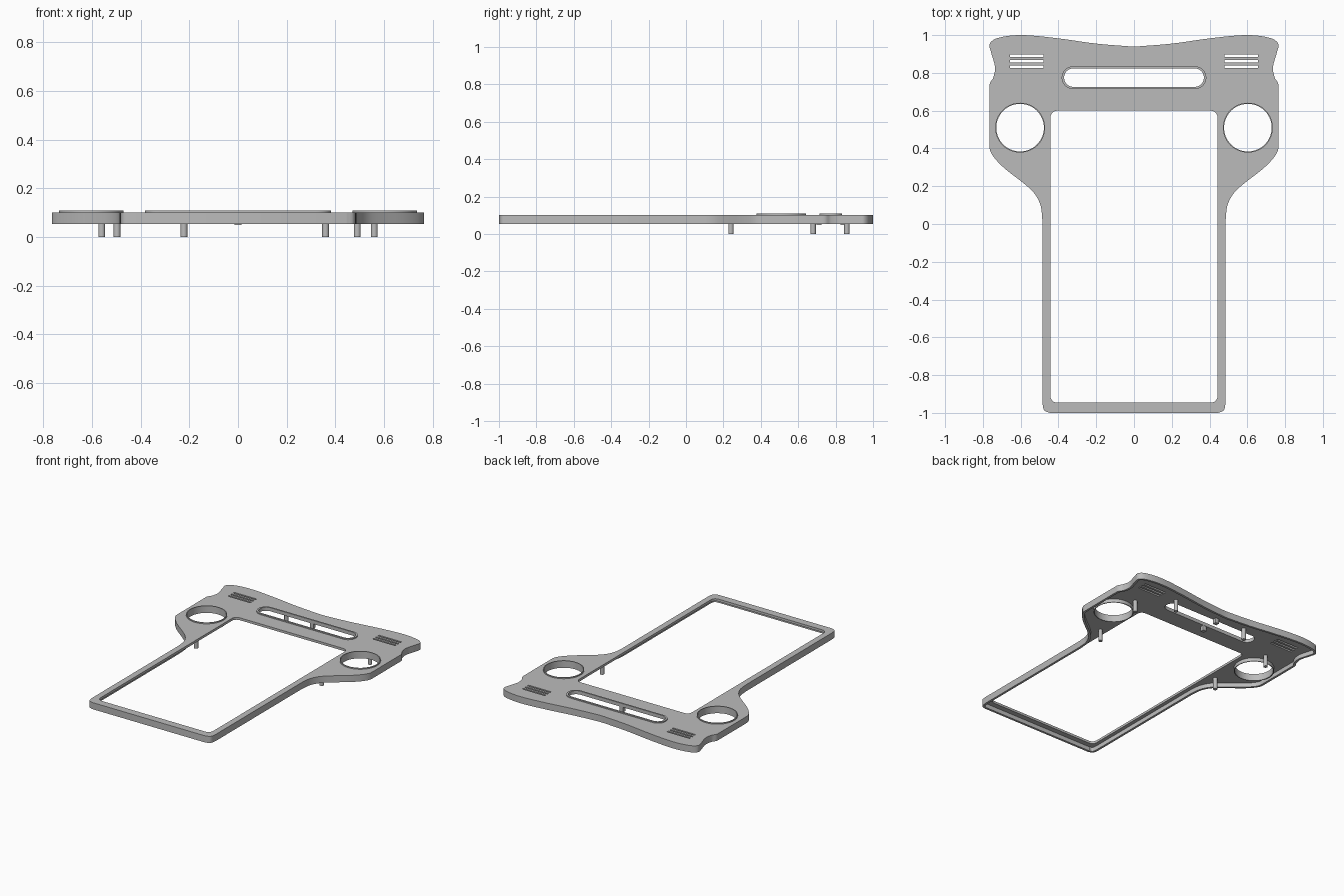
import bpy, bmesh, math
from mathutils import Vector

cube = bpy.data.objects.get("Cube")
if cube:
    bpy.data.objects.remove(cube, do_unlink=True)

grey = bpy.data.materials.new("plain grey")
grey.use_nodes = True
COLOR = (0.5, 0.5, 0.5, 1)
grey.diffuse_color = COLOR
grey.node_tree.nodes["Principled BSDF"].inputs["Base Color"].default_value = COLOR


def finish(obj):
    obj.data.materials.clear()
    obj.data.materials.append(grey)
    bpy.ops.object.select_all(action='DESELECT')
    obj.select_set(True)
    bpy.context.view_layer.objects.active = obj
    bpy.ops.object.shade_smooth_by_angle(angle=math.radians(30))
    return obj


def slab(name, loops, z0, z1):
    """Flat solid between two heights; loops after the first are holes."""
    curve = bpy.data.curves.new(name, 'CURVE')
    curve.dimensions = '2D'
    curve.fill_mode = 'BOTH'
    curve.extrude = (z1 - z0) / 2
    for loop in loops:
        spline = curve.splines.new('POLY')
        spline.points.add(len(loop) - 1)
        for point, p in zip(spline.points, loop):
            point.co = (p[0], p[1], 0, 1)
        spline.use_cyclic_u = True
    temp = bpy.data.objects.new(name + " curve", curve)
    bpy.context.collection.objects.link(temp)
    bpy.context.view_layer.update()
    deps = bpy.context.evaluated_depsgraph_get()
    mesh = bpy.data.meshes.new_from_object(temp.evaluated_get(deps))
    bpy.data.objects.remove(temp, do_unlink=True)
    bm = bmesh.new()
    bm.from_mesh(mesh)
    bmesh.ops.remove_doubles(bm, verts=bm.verts, dist=1e-5)
    bmesh.ops.recalc_face_normals(bm, faces=bm.faces)
    bmesh.ops.translate(bm, verts=bm.verts, vec=(0, 0, (z0 + z1) / 2))
    bm.to_mesh(mesh)
    bm.free()
    mesh.name = name
    obj = bpy.data.objects.new(name, mesh)
    bpy.context.collection.objects.link(obj)
    return finish(obj)


def rounded(cx, cy, hx, hy, r, steps=10):
    """Rounded rectangle; a circle when both half sizes equal r."""
    pts = []
    for k, (sx, sy) in enumerate([(1, 1), (-1, 1), (-1, -1), (1, -1)]):
        for i in range(steps + 1):
            a = math.pi / 2 * (k + i / steps)
            p = Vector((cx + sx * (hx - r) + r * math.cos(a),
                        cy + sy * (hy - r) + r * math.sin(a)))
            if not pts or (p - pts[-1]).length > 1e-4:
                pts.append(p)
    if (pts[0] - pts[-1]).length < 1e-4:
        pts.pop()
    return pts


def smooth_path(keys, steps=6):
    """Smooth curve through the key points."""
    k = [Vector(p) for p in keys]
    k = [2 * k[0] - k[1]] + k + [2 * k[-1] - k[-2]]
    out = []
    for a, b, c, d in zip(k, k[1:], k[2:], k[3:]):
        m0 = (c - a).normalized() * (c - b).length
        m1 = (d - b).normalized() * (c - b).length
        for i in range(steps):
            t = i / steps
            out.append((2*t**3 - 3*t*t + 1) * b + (t**3 - 2*t*t + t) * m0
                       + (3*t*t - 2*t**3) * c + (t**3 - t*t) * m1)
    return out + [k[-2]]


def inset(loop, dist):
    n = len(loop)
    out = []
    for i, p in enumerate(loop):
        t = (loop[(i + 1) % n] - loop[i - 1]).normalized()
        out.append(p + Vector((t.y, -t.x)) * dist)
    return out


# Outer outline: right half from the top centre down, then mirrored
half = [Vector((0, 0.94))]
half += smooth_path([(0.02, 0.94), (0.2, 0.955), (0.42, 0.985), (0.6, 1.0), (0.72, 0.985),
                     (0.763, 0.955), (0.757, 0.91), (0.736, 0.83), (0.745, 0.775),
                     (0.763, 0.745), (0.765, 0.71)])
half += smooth_path([(0.765, 0.43), (0.762, 0.39), (0.735, 0.345), (0.68, 0.29), (0.59, 0.22),
                     (0.53, 0.165), (0.495, 0.1), (0.485, 0.02)])
half += smooth_path([(0.485, -0.94), (0.476, -0.985), (0.445, -1.0)])
outline = half + [Vector((-p.x, p.y)) for p in reversed(half[1:])]

TOP, UNDER, BASE, RIM = 0.1, 0.083, 0.053, 0.108
HOLE_X, HOLE_Y, HOLE_R = 0.603, 0.51, 0.132
SLOT_Y = 0.775

# Face plate with screen opening, round holes, long slot and vents
openings = [rounded(0, -0.173, 0.442, 0.773, 0.035, 6),
            rounded(0, SLOT_Y, 0.383, 0.06, 0.06)]
for s in (-1, 1):
    openings.append(rounded(s * HOLE_X, HOLE_Y, HOLE_R, HOLE_R, HOLE_R, 14))
    for i in range(3):
        openings.append(rounded(s * 0.568, 0.833 + 0.029 * i, 0.089, 0.0065, 0.003, 2))
slab("face_plate", [outline] + openings, UNDER, TOP)

# Skirt around the outer edge
slab("outer_skirt", [outline, inset(outline, 0.016)], BASE, UNDER)

# Raised rim of the long slot
slab("slot_rim", [rounded(0, SLOT_Y, 0.383, 0.06, 0.06),
                  rounded(0, SLOT_Y, 0.37, 0.049, 0.049)], UNDER, RIM)

# Collars of the round holes
for side, s in (("left", 1), ("right", -1)):
    slab(side + "_hole_collar",
         [rounded(s * HOLE_X, HOLE_Y, HOLE_R, HOLE_R, HOLE_R, 14),
          rounded(s * HOLE_X, HOLE_Y, 0.126, 0.126, 0.126, 14)], 0.058, RIM)

# Mounting posts
posts = [(0.49, 0.24), (0.56, 0.68), (0.36, 0.86), (-0.222, 0.86), (-0.56, 0.68), (-0.497, 0.24)]
for i, (x, y) in enumerate(posts):
    slab(f"mounting_post_{i + 1}", [rounded(x, y, 0.014, 0.014, 0.014, 5)], 0, UNDER + 0.002)

# Small clips under the middle of the slot
for name, y in (("front_clip", 0.711), ("back_clip", 0.839)):
    slab(name, [rounded(0, y, 0.014, 0.014, 0.002, 2)], 0.048, UNDER + 0.002)
